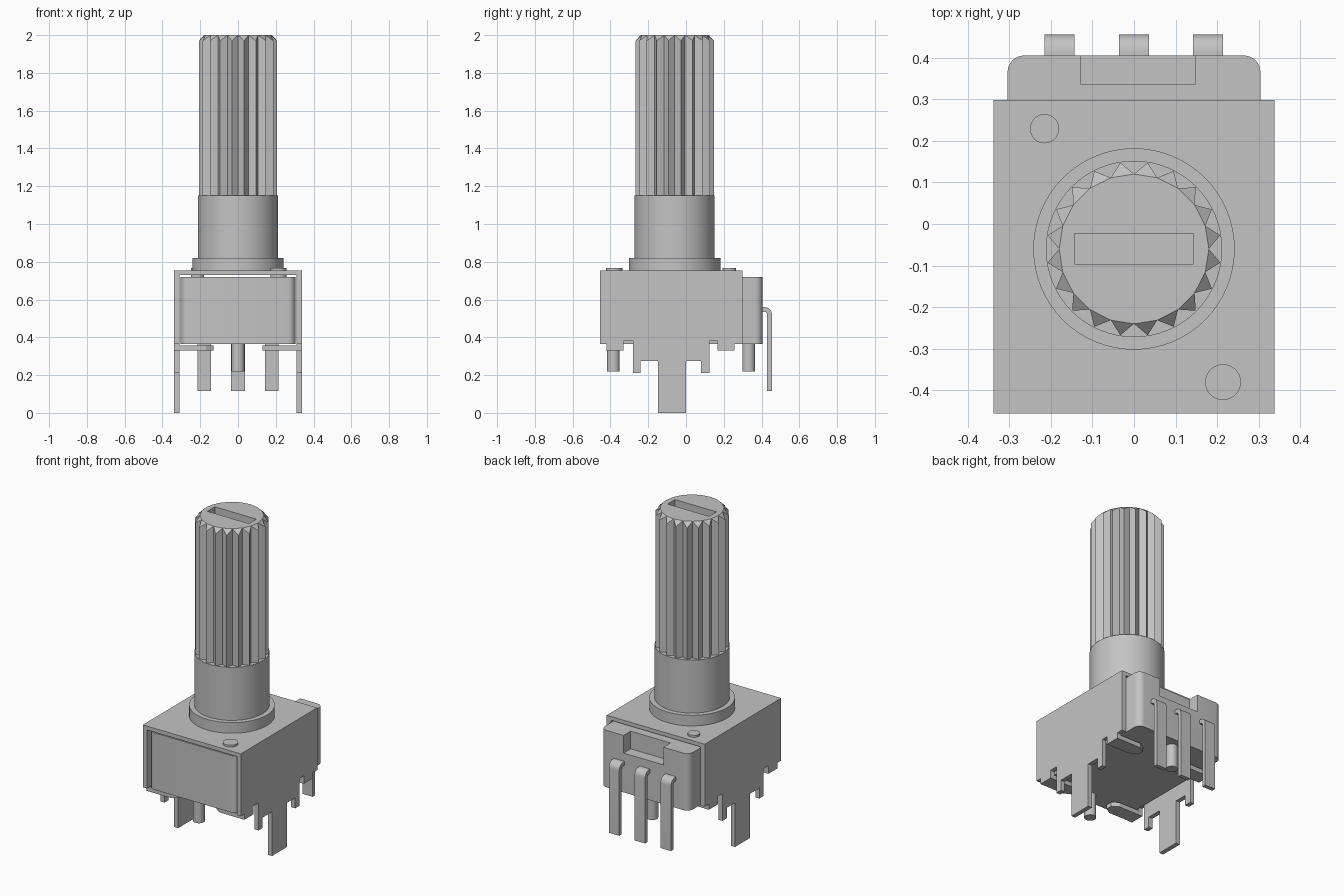
import bpy, bmesh, math
from mathutils import Vector

cube = bpy.data.objects.get("Cube")
if cube:
    bpy.data.objects.remove(cube, do_unlink=True)

grey = bpy.data.materials.new("plain_grey")
grey.use_nodes = True
grey.diffuse_color = (0.55, 0.55, 0.55, 1)
grey.node_tree.nodes["Principled BSDF"].inputs["Base Color"].default_value = (0.55, 0.55, 0.55, 1)

AXIS_Y = -0.06      # shaft centre line
TOP = 0.754         # top of the metal case


def finish(name, bm, smooth=False):
    bmesh.ops.recalc_face_normals(bm, faces=bm.faces)
    mesh = bpy.data.meshes.new(name)
    bm.to_mesh(mesh)
    bm.free()
    obj = bpy.data.objects.new(name, mesh)
    bpy.context.collection.objects.link(obj)
    mesh.materials.append(grey)
    if smooth:
        bpy.ops.object.select_all(action='DESELECT')
        bpy.context.view_layer.objects.active = obj
        obj.select_set(True)
        bpy.ops.object.shade_smooth_by_angle(angle=math.radians(30))
    return obj


def box(name, x, y, z, round_corners=0):
    bm = bmesh.new()
    bmesh.ops.create_cube(bm, size=1)
    for v in bm.verts:
        v.co = Vector([r[0] if c < 0 else r[1] for c, r in zip(v.co, (x, y, z))])
    if round_corners:
        upright = [e for e in bm.edges if abs(e.verts[0].co.z - e.verts[1].co.z) > 0.01]
        bmesh.ops.bevel(bm, geom=upright, offset=round_corners, segments=6,
                        profile=0.5, affect='EDGES')
    return finish(name, bm, bool(round_corners))


def cylinder(name, x, y, radius, z0, z1, sides=32):
    bm = bmesh.new()
    bmesh.ops.create_cone(bm, cap_ends=True, segments=sides, radius1=radius,
                          radius2=radius, depth=z1 - z0)
    bmesh.ops.translate(bm, verts=bm.verts, vec=(x, y, (z0 + z1) / 2))
    return finish(name, bm, True)


def side_profile(name, points, x0, x1, smooth=False):
    """Extrude a (y, z) outline along x."""
    bm = bmesh.new()
    face = bm.faces.new([bm.verts.new((x0, y, z)) for y, z in points])
    grown = bmesh.ops.extrude_face_region(bm, geom=[face])["geom"]
    bmesh.ops.translate(bm, vec=(x1 - x0, 0, 0),
                        verts=[g for g in grown if isinstance(g, bmesh.types.BMVert)])
    return finish(name, bm, smooth)


def cut(obj, cutter):
    mod = obj.modifiers.new("cut", 'BOOLEAN')
    mod.operation = 'DIFFERENCE'
    mod.solver = 'EXACT'
    mod.object = cutter
    cutter.hide_render = True
    cutter.hide_viewport = True
    cutter.display_type = 'WIRE'


# Plastic body with a notch in its back
body = box("body", (-0.304, 0.304), (-0.445, 0.405), (0.365, 0.72), 0.04)
cut(body, box("notch_cutter", (-0.127, 0.147), (0.335, 0.5), (0.61, 0.8)))

# Metal case: top plate and two side plates with legs and folded tabs
box("case_top", (-0.338, 0.338), (-0.455, 0.298), (0.73, TOP))
outline = [(-0.455, TOP), (-0.455, 0.365), (-0.42, 0.365), (-0.42, 0.335), (-0.33, 0.335),
           (-0.33, 0.38), (-0.28, 0.38), (-0.28, 0.21), (-0.24, 0.21), (-0.24, 0.275),
           (-0.147, 0.275), (-0.147, 0), (0, 0), (0, 0.275), (0.08, 0.275), (0.08, 0.21),
           (0.125, 0.21), (0.125, 0.38), (0.167, 0.38), (0.167, 0.335), (0.257, 0.335),
           (0.257, 0.365), (0.298, 0.365), (0.298, TOP)]
for side, label in ((1, "left"), (-1, "right")):
    side_profile(f"case_side_{label}", outline, side * 0.31, side * 0.338)
    for y, end in ((-0.375, "front"), (0.212, "back")):
        # tab narrows toward the middle
        bm = bmesh.new()
        tab = [(0.338, 0.045), (0.17, 0.045), (0.13, 0.02),
               (0.13, -0.02), (0.17, -0.045), (0.338, -0.045)]
        face = bm.faces.new([bm.verts.new((side * x, y + dy, 0.33)) for x, dy in tab])
        grown = bmesh.ops.extrude_face_region(bm, geom=[face])["geom"]
        bmesh.ops.translate(bm, vec=(0, 0, 0.028),
                            verts=[g for g in grown if isinstance(g, bmesh.types.BMVert)])
        finish(f"folded_tab_{end}_{label}", bm)

# Rivet heads on top and locating pegs below
cylinder("rivet_back", -0.215, 0.229, 0.035, 0.70, 0.766)
cylinder("rivet_front", 0.214, -0.38, 0.043, 0.70, 0.766)
cylinder("peg_front", 0, -0.385, 0.034, 0.22, 0.38)
cylinder("peg_back", 0, 0.332, 0.034, 0.22, 0.38)

# Three bent terminals
def bend(radius):
    return [(0.415 + radius * math.sin(a), 0.52 + radius * math.cos(a))
            for a in (math.pi / 2 * i / 6 for i in range(7))]

strip = ([(0.38, 0.56)] + bend(0.04) + [(0.455, 0.115), (0.43, 0.115)]
         + bend(0.015)[::-1] + [(0.38, 0.535)])
for x, label in ((-0.179, "right"), (0, "middle"), (0.178, "left")):
    side_profile(f"terminal_{label}", strip, x - 0.036, x + 0.036, True)

# Bushing and plain part of the shaft
cylinder("bushing_flange", 0, AXIS_Y, 0.242, 0.74, 0.82, 64)
cylinder("shaft_base", 0, AXIS_Y, 0.212, 0.80, 1.15, 64)

# Splined shaft: pointed ridges with a chamfered top
RIDGES = 20
bm = bmesh.new()
low, high = [], []
for i in range(RIDGES * 2):
    a = math.pi * i / RIDGES
    ridge = i % 2 == 1
    r = 0.21 if ridge else 0.18
    x, y = r * math.cos(a), AXIS_Y + r * math.sin(a)
    low.append(bm.verts.new((x, y, 1.145)))
    high.append(bm.verts.new((x, y, 1.97 if ridge else 2.0)))
for i in range(RIDGES * 2):
    j = (i + 1) % (RIDGES * 2)
    bm.faces.new((low[i], low[j], high[j], high[i]))
    if i % 2:
        bm.faces.new((high[i], high[j], high[i - 1]))
bm.faces.new(high[::2])
bm.faces.new(low[::-1])
shaft = finish("splined_shaft", bm)
cut(shaft, box("slot_cutter", (-0.143, 0.143), (-0.096, -0.023), (1.93, 2.1)))
